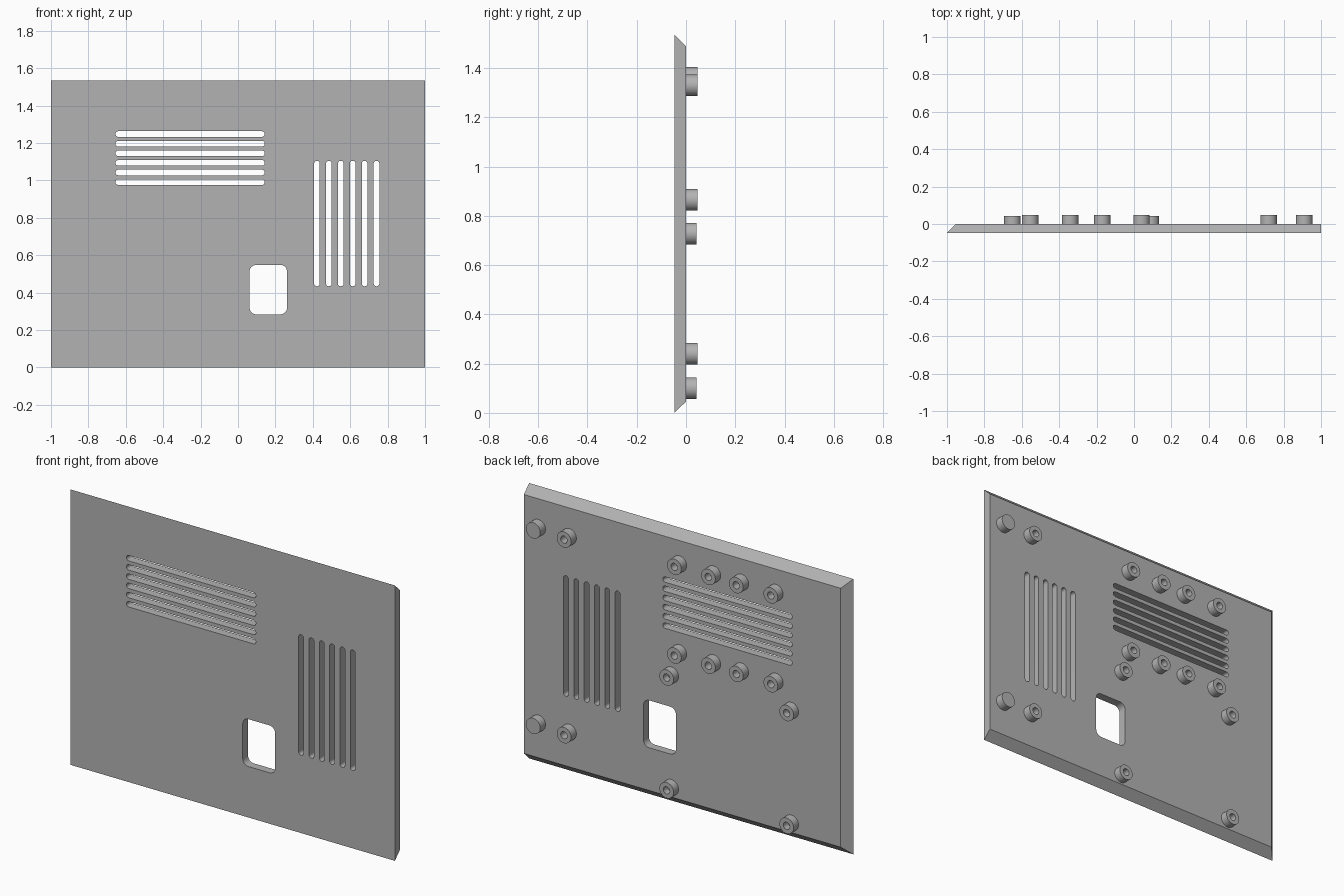
import bpy, bmesh
from math import sin, cos, pi, tau

cube = bpy.data.objects.get("Cube")
if cube:
    bpy.data.objects.remove(cube, do_unlink=True)

FRONT, BACK, HEIGHT, CHAMFER = -0.047, 0.0, 1.535, 0.046

grey = bpy.data.materials.new("panel grey")
grey.use_nodes = True
colour = (0.45, 0.45, 0.45, 1)
grey.diffuse_color = colour
grey.node_tree.nodes["Principled BSDF"].inputs["Base Color"].default_value = colour


def finish(bm, name):
    """Turn a bmesh into a named object in the scene."""
    bmesh.ops.recalc_face_normals(bm, faces=bm.faces)
    mesh = bpy.data.meshes.new(name)
    bm.to_mesh(mesh)
    bm.free()
    mesh.materials.append(grey)
    obj = bpy.data.objects.new(name, mesh)
    bpy.context.collection.objects.link(obj)
    return obj


def activate(obj):
    bpy.ops.object.select_all(action='DESELECT')
    obj.select_set(True)
    bpy.context.view_layer.objects.active = obj


def loft(bm, rings):
    """Join equal rings of points with side faces and cap both ends."""
    loops = [[bm.verts.new(p) for p in ring] for ring in rings]
    for a, b in zip(loops, loops[1:]):
        for i in range(len(a)):
            j = (i + 1) % len(a)
            bm.faces.new((a[i], a[j], b[j], b[i]))
    bm.faces.new(loops[0])
    bm.faces.new(loops[-1])


def rectangle(x0, x1, z0, z1, y):
    return [(x0, y, z0), (x1, y, z0), (x1, y, z1), (x0, y, z1)]


def rounded_hole(bm, x0, x1, z0, z1, radius, steps=8):
    """Prism with rounded corners that passes right through the panel."""
    outline = []
    corners = [(x1, z1, -1, -1), (x0, z1, 1, -1), (x0, z0, 1, 1), (x1, z0, -1, 1)]
    for k, (x, z, sx, sz) in enumerate(corners):
        for s in range(steps + 1):
            a = (k + s / steps) * pi / 2
            outline.append((x + sx * radius + radius * cos(a),
                            z + sz * radius + radius * sin(a)))
    loft(bm, [[(x, y, z) for x, z in outline] for y in (FRONT - 0.1, BACK + 0.1)])


# Panel: flat front, chamfered at the back on the top, bottom and right edges
bm = bmesh.new()
loft(bm, [rectangle(-1, 1, 0, HEIGHT, FRONT),
          rectangle(-1 + CHAMFER, 1, CHAMFER, HEIGHT - CHAMFER, BACK)])
panel = finish(bm, "panel")

# Vent slots and window cut through the panel
bm = bmesh.new()
for i in range(6):
    z = 0.991 + i * 0.0514
    rounded_hole(bm, -0.655, 0.143, z - 0.015, z + 0.015, 0.0147)
    x = 0.422 + i * 0.0637
    rounded_hole(bm, x - 0.015, x + 0.015, 0.434, 1.105, 0.0147)
rounded_hole(bm, 0.062, 0.262, 0.284, 0.548, 0.035)
cutter = finish(bm, "opening_cutter")
cutter.hide_render = True

cut = panel.modifiers.new("openings", 'BOOLEAN')
cut.operation, cut.solver, cut.object = 'DIFFERENCE', 'EXACT', cutter
activate(panel)
bpy.ops.object.modifier_apply(modifier=cut.name)
bpy.data.objects.remove(cutter, do_unlink=True)
bpy.ops.object.shade_smooth_by_angle()


def boss(name, x, z, height, hollow=True):
    """Round standoff on the back, with a blind screw hole if hollow."""
    profile = [(0.044, BACK - 0.004), (0.044, height)]
    if hollow:
        profile += [(0.02, height), (0.02, BACK + 0.004)]
    bm = bmesh.new()
    loft(bm, [[(x + r * cos(tau * i / 32), y, z + r * sin(tau * i / 32))
               for i in range(32)] for r, y in profile])
    activate(finish(bm, name))
    bpy.ops.object.shade_smooth_by_angle()


# Standoffs: two columns by the left edge, two rows by the vent, four lower down
for row, z in (("lower", 0.24), ("upper", 1.33)):
    boss(row + "_edge_peg", 0.91, z, 0.047, hollow=False)
    boss(row + "_side_standoff", 0.72, z, 0.047)
for row, z in (("lower", 0.865), ("upper", 1.36)):
    for x in (0.04, -0.17, -0.342, -0.555):
        boss(row + "_vent_standoff", x, z, 0.047)
for row, z in (("lower", 0.1), ("upper", 0.728)):
    for x in (0.09, -0.65):
        boss(row + "_board_standoff", x, z, 0.043)
